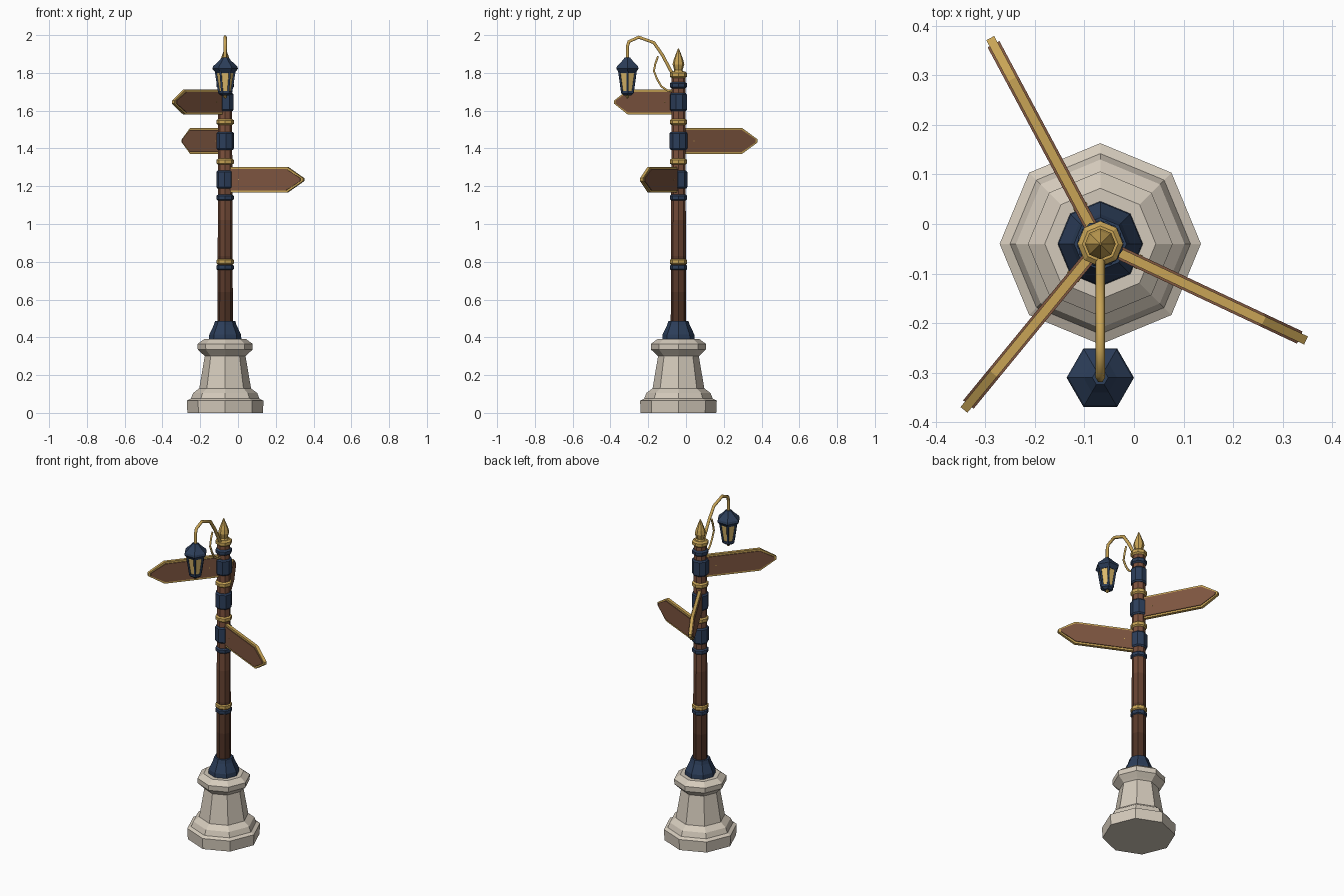
import bpy, bmesh
from math import sin, cos, pi, atan2, hypot
from mathutils import Matrix, Vector

cube = bpy.data.objects.get("Cube")
if cube:
    bpy.data.objects.remove(cube)

PX, PY = -0.068, -0.04          # post axis
LY = -0.31                      # lantern axis


def material(name, rgb):
    lin = [((c / 255 + 0.055) / 1.055) ** 2.4 for c in rgb]
    m = bpy.data.materials.new(name)
    m.use_nodes = True
    m.diffuse_color = (*lin, 1)
    bsdf = m.node_tree.nodes["Principled BSDF"]
    bsdf.inputs["Base Color"].default_value = (*lin, 1)
    bsdf.inputs["Roughness"].default_value = 0.8
    return m


STONE = material("pale stone", (212, 202, 187))
NAVY = material("navy iron", (44, 62, 90))
GOLD = material("brass", (200, 164, 86))
GLASS = material("amber glass", (222, 187, 108))
BOARD = material("board wood", (126, 86, 64))
WOOD = [material(f"post wood {i + 1}", (78 + 12 * i, 50 + 8 * i, 37 + 6 * i))
        for i in range(5)]


def finish(bm, name, *mats):
    bmesh.ops.recalc_face_normals(bm, faces=bm.faces)
    mesh = bpy.data.meshes.new(name)
    bm.to_mesh(mesh)
    bm.free()
    for m in mats:
        mesh.materials.append(m)
    ob = bpy.data.objects.new(name, mesh)
    bpy.context.collection.objects.link(ob)
    return ob


def lathe(name, profile, mat, sides=8, turn=0.0, y=PY):
    """Faceted solid of revolution from (radius, height) pairs."""
    bm = bmesh.new()
    rings = [[bm.verts.new((PX + r * cos(turn + 2 * pi * i / sides),
                            y + r * sin(turn + 2 * pi * i / sides), z))
              for i in range(sides)] for r, z in profile]
    for a, b in zip(rings, rings[1:]):
        for i in range(sides):
            j = (i + 1) % sides
            bm.faces.new((a[i], a[j], b[j], b[i]))
    bm.faces.new(rings[0])
    bm.faces.new(rings[-1])
    return finish(bm, name, mat)


def tube(name, points, radius, mat):
    """Round rod swept along a path of points."""
    curve = bpy.data.curves.new(name, "CURVE")
    curve.dimensions = "3D"
    curve.bevel_depth = radius
    curve.bevel_resolution = 1
    curve.use_fill_caps = True
    spline = curve.splines.new("POLY")
    spline.points.add(len(points) - 1)
    for p, co in zip(spline.points, points):
        p.co = (*co, 1)
    curve.materials.append(mat)
    ob = bpy.data.objects.new(name, curve)
    bpy.context.collection.objects.link(ob)
    return ob


def arrow_plate(name, start, shoulder, tip, half_h, thick, place, mat):
    """Flat board with a pointed end, extruded about its middle plane."""
    bm = bmesh.new()
    outline = [(start, -half_h), (shoulder, -half_h), (tip, -0.008),
               (tip, 0.008), (shoulder, half_h), (start, half_h)]
    face = bm.faces.new([bm.verts.new((x, -thick / 2, z)) for x, z in outline])
    out = bmesh.ops.extrude_face_region(bm, geom=[face])
    verts = [g for g in out["geom"] if isinstance(g, bmesh.types.BMVert)]
    bmesh.ops.translate(bm, verts=verts, vec=(0, thick, 0))
    bm.transform(place)
    return finish(bm, name, mat)


# Stone pedestal and iron foot
lathe("stone_pedestal", [(0.2, 0), (0.203, 0.065), (0.182, 0.075), (0.17, 0.105),
                         (0.137, 0.13), (0.108, 0.3), (0.118, 0.31), (0.145, 0.335),
                         (0.146, 0.365), (0.112, 0.39)], STONE)
lathe("iron_foot", [(0.086, 0.388), (0.084, 0.415), (0.06, 0.465), (0.053, 0.487),
                    (0.04, 0.487)], NAVY)

# Wooden post, lighter towards the top
post = lathe("post", [(0.041 - 0.005 * i / 7, 0.45 + 0.19 * i) for i in range(8)], WOOD[0])
for shade in WOOD[1:]:
    post.data.materials.append(shade)
for f in post.data.polygons:
    f.material_index = min(4, max(0, int((f.center.z - 0.45) / 0.2)))

# Bands around the post
for i, (z, mat) in enumerate([(0.77, NAVY), (0.8, GOLD), (1.14, NAVY), (1.33, GOLD),
                              (1.54, GOLD), (1.735, NAVY), (1.79, GOLD)]):
    lathe(f"post_band_{i + 1}", [(0.036, z - 0.017), (0.046, z - 0.009),
                                 (0.046, z + 0.009), (0.036, z + 0.017)], mat)

# Pointed finial
lathe("finial", [(0.036, 1.795), (0.022, 1.815), (0.031, 1.845), (0.026, 1.868),
                 (0.012, 1.905), (0.002, 1.93)], GOLD)

# Direction boards, each with collar, brass border and rivets
signs = [(-0.343, -0.375, 1.645, 0.066), (-0.29, 0.375, 1.44, 0.069),
         (0.347, -0.235, 1.235, 0.068)]
for n, (tx, ty, z, half) in enumerate(signs, 1):
    dx, dy = tx - PX, ty - PY
    angle, reach = atan2(dy, dx), hypot(dx, dy)
    place = Matrix.Translation((PX, PY, z)) @ Matrix.Rotation(angle, 4, "Z")
    lathe(f"sign_collar_{n}", [(0.04, z - 0.048), (0.047, z - 0.04), (0.047, z + 0.04),
                               (0.04, z + 0.048)], NAVY, turn=angle + pi / 8)
    arrow_plate(f"sign_border_{n}", 0.03, reach - 0.094, reach, half, 0.018, place, GOLD)
    arrow_plate(f"sign_board_{n}", 0.034, reach - 0.098, reach - 0.014, half - 0.011,
                0.027, place, BOARD)
    a, b = (place @ Vector((0.085, s * 0.015, 0)) for s in (-1, 1))
    tube(f"sign_rivet_{n}", [a, b], 0.003, GOLD)

# Lamp bracket and its scroll brace
tube("lamp_arm", [(PX, y, z) for y, z in [
    (-0.05, 1.755), (-0.08, 1.81), (-0.125, 1.895), (-0.17, 1.96), (-0.25, 1.989),
    (-0.302, 1.966), (LY, 1.94), (LY, 1.865)]], 0.0095, GOLD)
tube("arm_scroll", [(PX, y, z) for y, z in [
    (-0.148, 1.888), (-0.162, 1.85), (-0.17, 1.81), (-0.152, 1.765), (-0.13, 1.728),
    (-0.1, 1.708), (-0.06, 1.7)]], 0.006, GOLD)

# Hexagonal lantern
lathe("lantern_roof", [(0.05, 1.8), (0.068, 1.822), (0.064, 1.835), (0.034, 1.862),
                       (0.016, 1.882)], NAVY, 6, y=LY)
lathe("lantern_glass", [(0.03, 1.695), (0.047, 1.802)], GLASS, 6, y=LY)
lathe("lantern_base", [(0.022, 1.68), (0.036, 1.69), (0.037, 1.703), (0.028, 1.703)],
      NAVY, 6, y=LY)
lathe("lantern_drop", [(0.003, 1.664), (0.011, 1.674), (0.009, 1.684)], GOLD, 6, y=LY)
for i in range(6):
    c, s = cos(i * pi / 3), sin(i * pi / 3)
    tube(f"lantern_bar_{i + 1}", [(PX + r * c, LY + r * s, z)
                                  for r, z in ((0.032, 1.695), (0.05, 1.808))], 0.006, NAVY)
